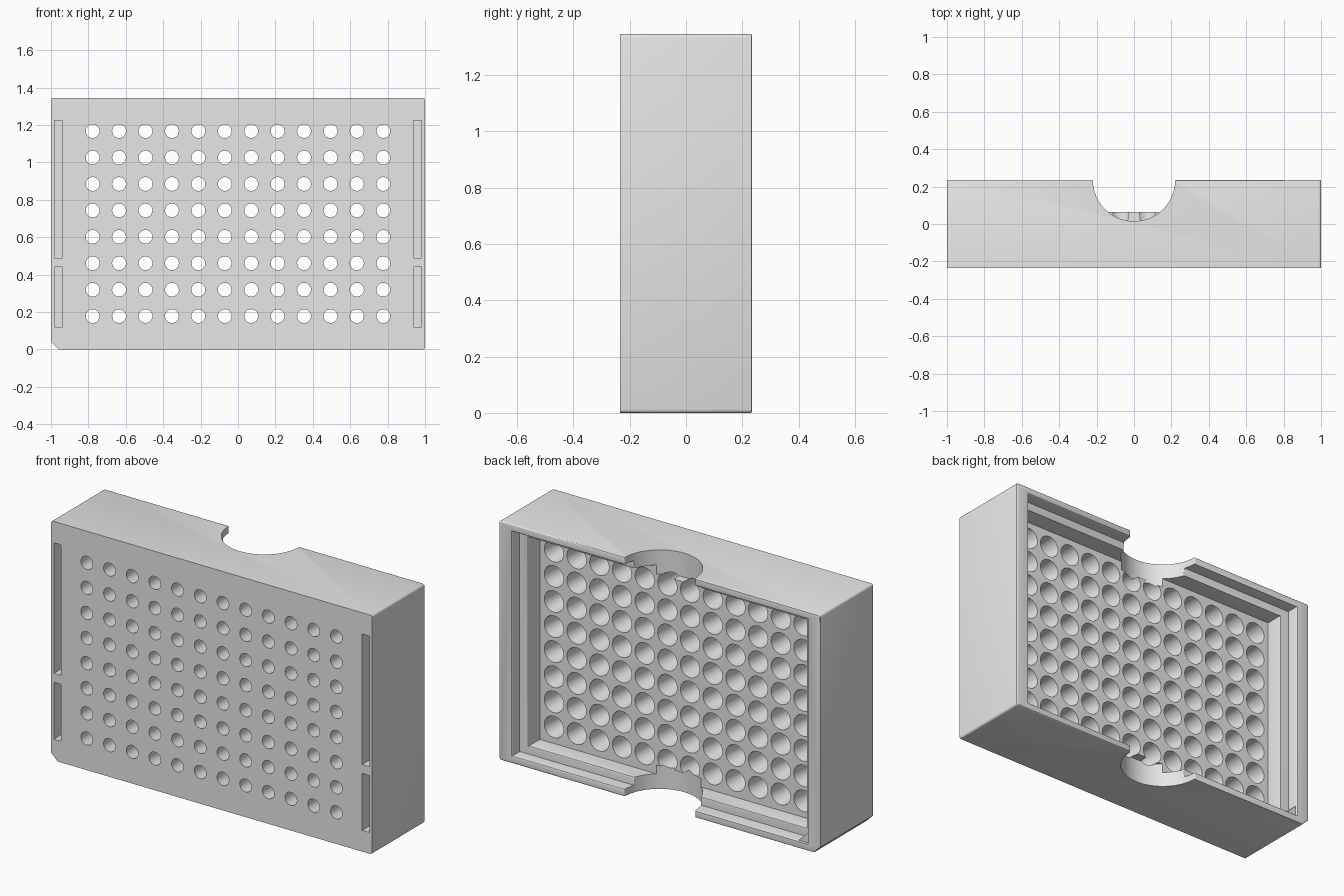
import bpy, bmesh, math
from mathutils import Matrix, Vector

cube = bpy.data.objects.get("Cube")
if cube:
    bpy.data.objects.remove(cube, do_unlink=True)

FRONT, BACK, LEDGE, FLOOR = -0.235, 0.235, 0.165, 0.065
TOP = 1.345
MID = TOP / 2

grey = bpy.data.materials.new("light_grey")
grey.use_nodes = True
grey.diffuse_color = (0.8, 0.8, 0.8, 1)
grey.node_tree.nodes["Principled BSDF"].inputs["Base Color"].default_value = (0.8, 0.8, 0.8, 1)


def add_box(bm, x, y, z):
    """Box from (min, max) pairs; returns its vertices."""
    size = [b - a for a, b in (x, y, z)]
    mid = [(a + b) / 2 for a, b in (x, y, z)]
    m = Matrix.Translation(mid) @ Matrix.Diagonal((*size, 1))
    return bmesh.ops.create_cube(bm, size=1, matrix=m)["verts"]


def to_object(bm, name):
    bmesh.ops.recalc_face_normals(bm, faces=bm.faces)
    mesh = bpy.data.meshes.new(name)
    bm.to_mesh(mesh)
    bm.free()
    mesh.materials.append(grey)
    obj = bpy.data.objects.new(name, mesh)
    bpy.context.collection.objects.link(obj)
    return obj


def activate(obj):
    bpy.ops.object.select_all(action="DESELECT")
    obj.select_set(True)
    bpy.context.view_layer.objects.active = obj


def cut(obj, bm, name):
    """Subtract a bmesh solid from the object."""
    cutter = to_object(bm, name)
    cutter.hide_render = True
    mod = obj.modifiers.new(name, "BOOLEAN")
    mod.operation = "DIFFERENCE"
    mod.solver = "EXACT"
    mod.object = cutter
    activate(obj)
    bpy.ops.object.modifier_apply(modifier=mod.name)
    bpy.data.objects.remove(cutter, do_unlink=True)


# Outer block: chamfered key corner, slightly rounded other corners
bm = bmesh.new()
add_box(bm, (-1, 1), (FRONT, BACK), (0, TOP))
depth_edges = [e for e in bm.edges if abs(e.verts[0].co.y - e.verts[1].co.y) > 0.1]
key = [e for e in depth_edges if e.verts[0].co.x < 0 and e.verts[0].co.z < 0.1]
rest = [e for e in depth_edges if e not in key]
bmesh.ops.bevel(bm, geom=rest, offset=0.012, segments=3, profile=0.5, affect="EDGES")
key = [e for e in bm.edges if all(v.co.x < -0.999 and v.co.z < 0.001 for v in e.verts)]
bmesh.ops.bevel(bm, geom=key, offset=0.04, segments=1, affect="EDGES")
rack = to_object(bm, "rack_body")

# Stepped recess open to the back
for name, half_x, margin, floor in (("upper_recess", 0.92, 0.04, LEDGE),
                                    ("lower_recess", 0.865, 0.085, FLOOR)):
    bm = bmesh.new()
    add_box(bm, (-half_x, half_x), (floor, 0.4), (margin, TOP - margin))
    cut(rack, bm, name)

# Round finger notches through the top and bottom walls
bm = bmesh.new()
for z in (TOP + 0.035, -0.035):
    bmesh.ops.create_cone(bm, cap_ends=True, segments=64, radius1=0.22, radius2=0.22,
                          depth=0.34, matrix=Matrix.Translation((0, BACK, z)))
cut(rack, bm, "finger_notches")

# Soften the back rim and the ledge lip
bm = bmesh.new()
bm.from_mesh(rack.data)
bmesh.ops.remove_doubles(bm, verts=bm.verts, dist=0.0001)


def on_level(e, y):
    return (all(abs(v.co.y - y) < 0.001 for v in e.verts) and len(e.link_faces) == 2
            and e.is_convex and e.calc_face_angle(0) > 0.5)


lips = [e for e in bm.edges if on_level(e, BACK) or on_level(e, LEDGE)]
bmesh.ops.bevel(bm, geom=lips, offset=0.012, segments=3, profile=0.5,
                affect="EDGES", clamp_overlap=True)
bm.to_mesh(rack.data)
bm.free()

# Grid of tapered wells through the plate
PITCH = 0.1413
bm = bmesh.new()
turn = Matrix.Rotation(-math.pi / 2, 4, "X")
for col in range(12):
    for row in range(8):
        at = Vector(((col - 5.5) * PITCH, -0.085, MID + (row - 3.5) * PITCH))
        bmesh.ops.create_cone(bm, cap_ends=True, segments=32, radius1=0.036, radius2=0.061,
                              depth=0.32, matrix=Matrix.Translation(at) @ turn)
cut(rack, bm, "wells")

# Narrow slots in the front, two on each side
bm = bmesh.new()
for side in (-1, 1):
    x = sorted((side * 0.938, side * 0.982))
    for z in ((0.12, 0.44), (0.49, 1.225)):
        add_box(bm, x, (FRONT - 0.1, FRONT + 0.2), z)
cut(rack, bm, "front_slots")

# Triangular key gusset in the recess corner
bm = bmesh.new()
corner = [bm.verts.new(p) for p in ((-0.93, LEDGE - 0.01, 0.03), (-0.85, LEDGE - 0.01, 0.03),
                                    (-0.93, LEDGE - 0.01, 0.11))]
face = bm.faces.new(corner)
grown = bmesh.ops.extrude_face_region(bm, geom=[face])["geom"]
bmesh.ops.translate(bm, vec=(0, 0.07, 0),
                    verts=[v for v in grown if isinstance(v, bmesh.types.BMVert)])
gusset = to_object(bm, "corner_key")

activate(rack)
bpy.ops.object.shade_smooth_by_angle(angle=math.radians(30))
